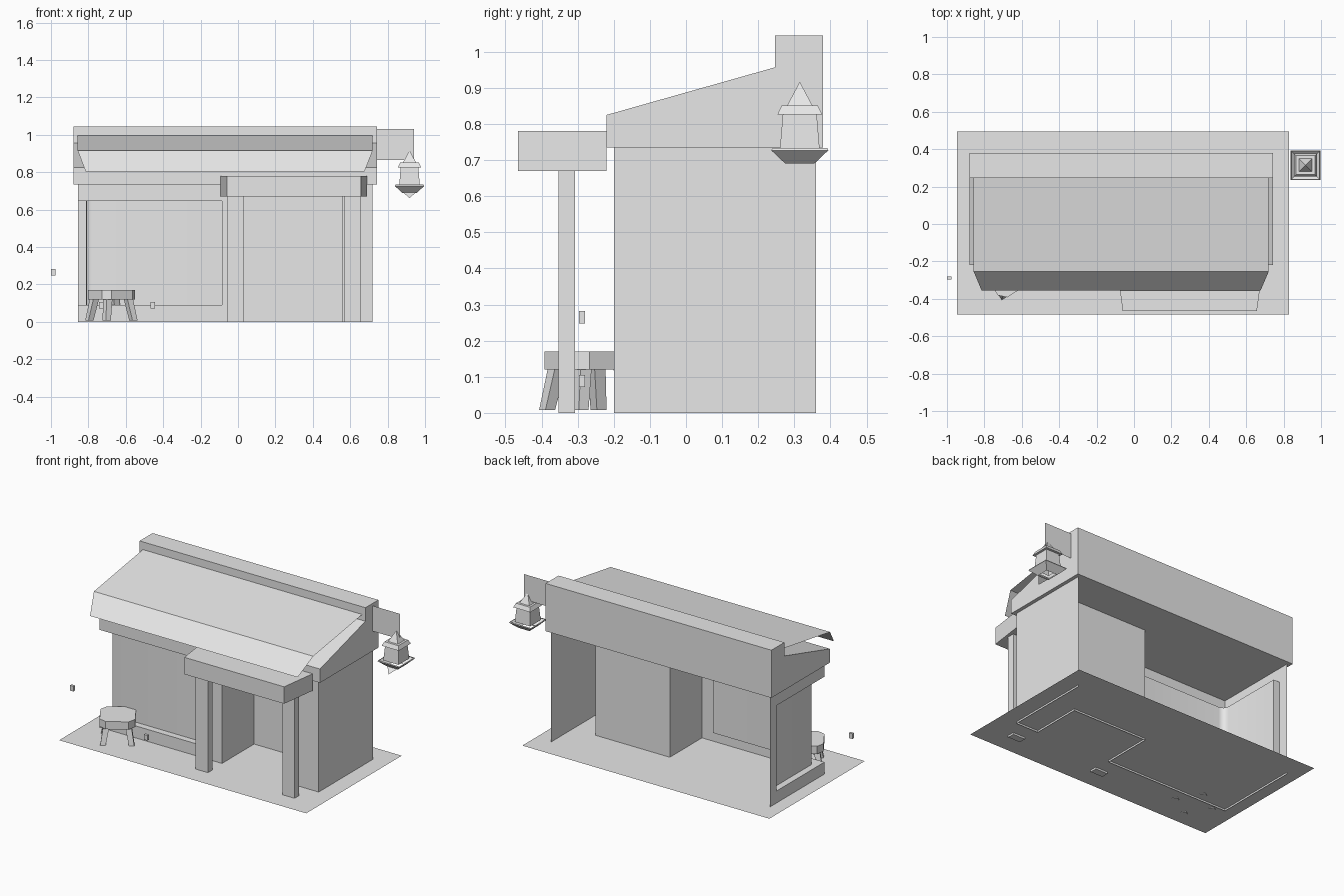
import bpy, bmesh, math
from mathutils import Vector, Matrix

cube = bpy.data.objects.get("Cube")
if cube:
    bpy.data.objects.remove(cube, do_unlink=True)

GREY = (0.8, 0.8, 0.8, 1)
mat = bpy.data.materials.new("plain_grey")
mat.use_nodes = True
mat.diffuse_color = GREY
mat.node_tree.nodes["Principled BSDF"].inputs["Base Color"].default_value = GREY


def finish(name, bm, fix=True):
    if fix:
        bmesh.ops.recalc_face_normals(bm, faces=bm.faces)
    me = bpy.data.meshes.new(name)
    bm.to_mesh(me)
    bm.free()
    me.materials.append(mat)
    ob = bpy.data.objects.new(name, me)
    bpy.context.collection.objects.link(ob)
    return ob


def loft(name, rings, caps=True):
    """Skin closed rings of equal length, with end caps if wanted."""
    bm = bmesh.new()
    rows = [[bm.verts.new(p) for p in r] for r in rings]
    n = len(rows[0])
    for a, b in zip(rows, rows[1:]):
        for i in range(n):
            j = (i + 1) % n
            bm.faces.new((a[i], a[j], b[j], b[i]))
    if caps:
        bm.faces.new(rows[0][::-1])
        bm.faces.new(rows[-1])
    return finish(name, bm)


def prism(name, pts, z0, z1):
    return loft(name, [[(x, y, z) for x, y in pts] for z in (z0, z1)])


def rect(cx, cy, hx, hy):
    return [(cx - hx, cy - hy), (cx + hx, cy - hy), (cx + hx, cy + hy), (cx - hx, cy + hy)]


def sheet(name, path, z0, z1):
    """Upright sheet along an open plan path running clockwise round the front."""
    bm = bmesh.new()
    lo = [bm.verts.new((x, y, z0)) for x, y in path]
    hi = [bm.verts.new((x, y, z1)) for x, y in path]
    for i in range(len(path) - 1):
        bm.faces.new((lo[i + 1], lo[i], hi[i], hi[i + 1]))
    return finish(name, bm, False)


def face(name, *polys):
    bm = bmesh.new()
    for p in polys:
        bm.faces.new([bm.verts.new(v) for v in p])
    return finish(name, bm, False)


# Ground
GROUND = 0.012
face("ground", [(x, y, GROUND) for x, y in rect(-0.058, 0.005, 0.888, 0.49)])

# Open-backed walls with a doorway recess
L, R, F, B, TOP = -0.855, 0.72, -0.2, 0.36, 0.735
WIN, JAMB = -0.085, 0.29
sheet("main_wall", [(R, B), (R, F), (0.56, F), (0.56, 0.13), (0.025, 0.13), (0.025, F), (WIN, F)], 0, TOP)
sheet("rear_corner_wall", [(L, JAMB), (L, B)], 0, TOP)

# Corner window: sill, header and recessed wraparound pane
SILL, HEAD, D = 0.09, 0.645, 0.043
corner = [(WIN, F), (L, F), (L, JAMB)]
sheet("window_sill_wall", corner, 0, SILL)
sheet("window_header_wall", corner, HEAD, TOP)
rad = 0.04
cx, cy = L + D + rad, F + D + rad
arc = [(cx - rad * math.sin(t), cy - rad * math.cos(t))
       for t in (math.pi / 8 * i for i in range(5))]
inner = [(WIN, F + D)] + arc + [(L + D, JAMB)]
pane = sheet("window_pane", inner, SILL, HEAD)
bpy.ops.object.select_all(action='DESELECT')
pane.select_set(True)
bpy.context.view_layer.objects.active = pane
bpy.ops.object.shade_smooth_by_angle(angle=math.radians(30))
ledge = corner + inner[::-1]
face("window_ledge", [(x, y, SILL) for x, y in ledge[::-1]])
face("window_soffit", [(x, y, HEAD) for x, y in ledge])
sheet("window_front_jamb", [(WIN, F), (WIN, F + D)], SILL, HEAD)
sheet("window_rear_jamb", [(L + D, JAMB), (L, JAMB)], SILL, HEAD)

# Sloped roof block with raised rear parapet
side = [(-0.22, TOP), (0.38, TOP), (0.38, 1.045), (0.247, 1.045), (0.247, 0.957), (-0.22, 0.825)]
loft("roof_block", [[(x, y, z) for y, z in side] for x in (-0.88, 0.743)])

# Thin roof sheet and its folded front flap
bm = bmesh.new()
rows = []
for a, b, y, z in ((-0.857, 0.72, 0.247, 0.995), (-0.857, 0.72, -0.255, 0.915), (-0.815, 0.677, -0.355, 0.805)):
    rows.append([bm.verts.new((a, y, z)), bm.verts.new((b, y, z))])
for (a, b), (c, d) in zip(rows, rows[1:]):
    bm.faces.new((c, d, b, a))
finish("roof_sheet", bm, False)

# Porch canopy and posts
prism("porch_canopy", [(-0.06, -0.465), (0.657, -0.465), (0.69, -0.22), (-0.093, -0.22)], 0.67, 0.78)
for name, x in (("left_post", 0.61), ("right_post", -0.013)):
    prism(name, rect(x, -0.33, 0.044, 0.023), 0, 0.67)

# Hanging sign board
face("sign_board", [(0.743, 0.32, 0.865), (0.942, 0.32, 0.865), (0.942, 0.32, 1.03), (0.743, 0.32, 1.03)])

# Lantern built from square tiers
LX, LY = 0.917, 0.315


def tier(name, *steps, caps=True):
    loft(name, [[(x, y, z) for x, y in rect(LX, LY, h, h)] for z, h in steps], caps)


tier("lantern_tip", (0.851, 0.035), (0.915, 0.001))
tier("lantern_roof", (0.826, 0.062), (0.851, 0.05))
tier("lantern_body", (0.73, 0.055), (0.826, 0.047), caps=False)
tier("lantern_base", (0.69, 0.04), (0.727, 0.079), (0.733, 0.076), caps=False)
face("lantern_tail", [(LX - 0.035, LY - 0.04, 0.692), (LX, LY - 0.08, 0.662), (LX + 0.035, LY - 0.04, 0.692)])

# Stool with a chamfered seat and splayed legs
SX, SY, turn = -0.677, -0.267, Matrix.Rotation(math.radians(33), 2)


def stool_pt(x, y):
    v = turn @ Vector((x, y))
    return (SX + v.x, SY + v.y)


a, b = 0.105, 0.068
seat = [(-b, -a), (b, -a), (a, -b), (a, b), (b, a), (-b, a), (-a, b), (-a, -b)]
prism("stool_seat", [stool_pt(*p) for p in seat], 0.12, 0.17)
for i, (sx, sy) in enumerate(((-1, -1), (1, -1), (1, 1), (-1, 1))):
    rings = []
    for z, off, h in ((0.008, 0.085, 0.016), (0.12, 0.066, 0.018)):
        rings.append([stool_pt(x, y) + (z,) for x, y in rect(sx * off, sy * off, h, h)])
    loft(f"stool_leg_{i + 1}", rings)

# Small loose blocks
for i, (x, z) in enumerate(((-0.988, 0.265), (-0.73, 0.088), (-0.457, 0.088))):
    prism(f"small_block_{i + 1}", rect(x, -0.288, 0.012, 0.008), z - 0.017, z + 0.017)
